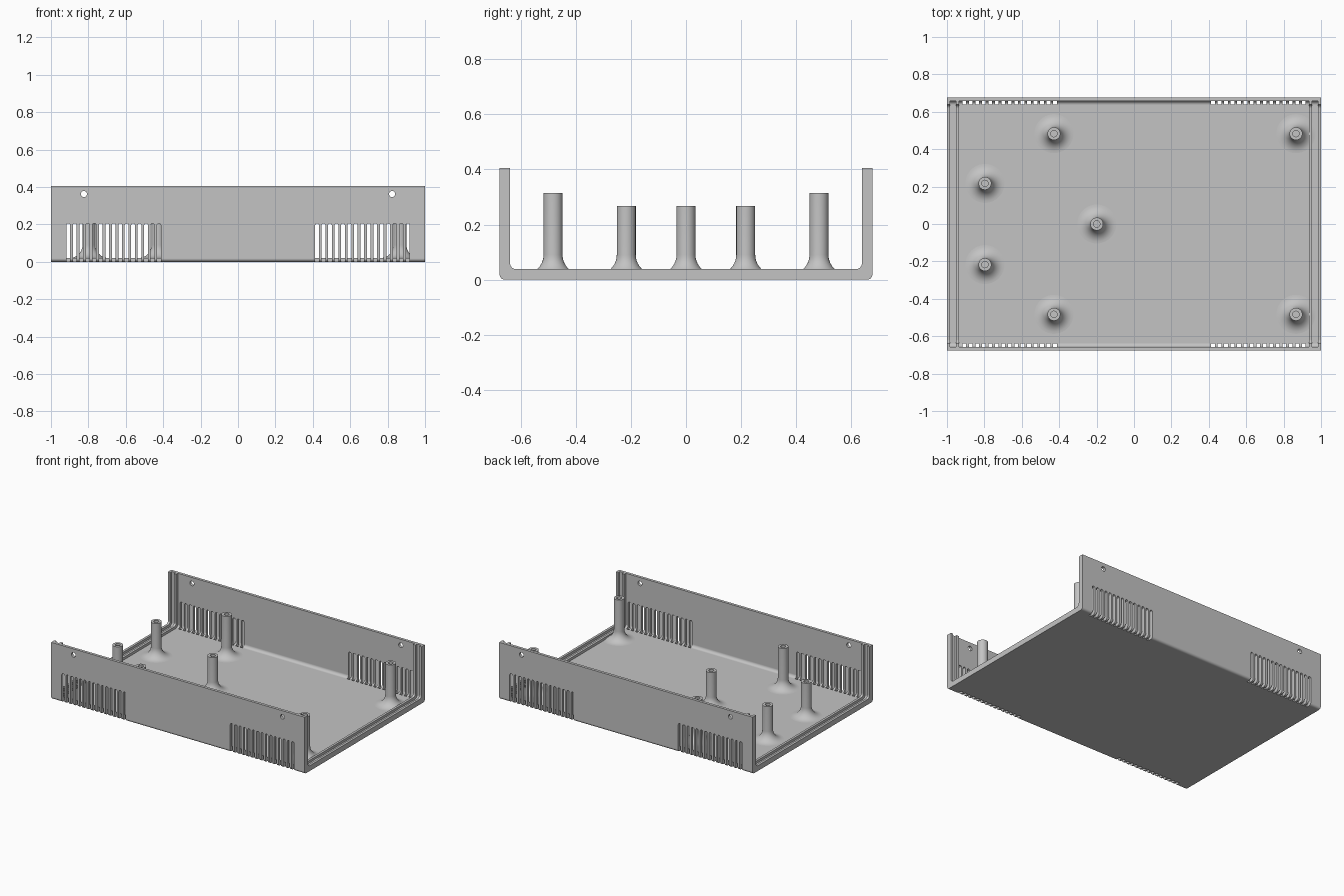
import bpy
import bmesh
from math import sin, cos, pi, radians

if "Cube" in bpy.data.objects:
    bpy.data.objects.remove(bpy.data.objects["Cube"], do_unlink=True)

HALF_X, HALF_Y, HEIGHT = 1.0, 0.677, 0.405
THIN, THICK = 0.02, 0.038          # panel thickness and raised rib thickness

grey = bpy.data.materials.new("plain_grey")
grey.use_nodes = True
grey.diffuse_color = (0.55, 0.55, 0.55, 1)
grey.node_tree.nodes["Principled BSDF"].inputs["Base Color"].default_value = (0.55, 0.55, 0.55, 1)


def make_object(name, bm):
    bmesh.ops.recalc_face_normals(bm, faces=bm.faces)
    mesh = bpy.data.meshes.new(name)
    bm.to_mesh(mesh)
    bm.free()
    mesh.materials.append(grey)
    obj = bpy.data.objects.new(name, mesh)
    bpy.context.collection.objects.link(obj)
    return obj


def smooth(obj):
    bpy.ops.object.select_all(action='DESELECT')
    obj.select_set(True)
    bpy.context.view_layer.objects.active = obj
    bpy.ops.object.shade_smooth_by_angle(angle=radians(30))


def arc(cx, cy, r, start, end, steps):
    return [(cx + r * cos(start + (end - start) * i / steps),
             cy + r * sin(start + (end - start) * i / steps)) for i in range(steps + 1)]


def loft(bm, rings):
    """Bridge closed rings of equal length and cap both ends."""
    loops = [[bm.verts.new(p) for p in ring] for ring in rings]
    n = len(loops[0])
    for a, b in zip(loops, loops[1:]):
        for i in range(n):
            j = (i + 1) % n
            if (a[i].co - b[i].co).length + (a[j].co - b[j].co).length > 1e-6:
                bm.faces.new((a[i], a[j], b[j], b[i]))
    bm.faces.new(loops[0])
    bm.faces.new(loops[-1])


def tray_section(x, thick):
    """U-shaped section with rounded outer and inner corners."""
    ro, ri = 0.018, 0.021
    wall = HALF_Y - thick
    half = arc(HALF_Y - ro, ro, ro, -pi / 2, 0, 6)
    half += [(HALF_Y, HEIGHT), (wall, HEIGHT)]
    half += arc(wall - ri, thick + ri, ri, 0, -pi / 2, 6)
    other = [(-y, z) for y, z in reversed(half)]
    return [(x, y, z) for y, z in half + other]


# Tray shell: two raised ribs at each end hold a slide-in panel
right_end = [(-HALF_X, THICK), (-0.983, THICK), (-0.983, THIN), (-0.952, THIN),
             (-0.952, THICK), (-0.935, THICK), (-0.935, THIN)]
stations = right_end + [(-x, t) for x, t in reversed(right_end)]
bm = bmesh.new()
loft(bm, [tray_section(x, t) for x, t in stations])
bmesh.ops.remove_doubles(bm, verts=bm.verts, dist=1e-6)
tray = make_object("tray_shell", bm)

# Cutters: vent slots and screw holes in both long walls
bm = bmesh.new()
for side in (-1, 1):
    near, far = side * 0.638, side * 0.75
    for end in (-1, 1):
        for i in range(15):
            x = end * (0.4225 + i * 0.0346)
            slot = [(x - 0.01, -0.05), (x + 0.01, -0.05)] + arc(x, 0.196, 0.01, 0, pi, 6)
            loft(bm, [[(px, y, pz) for px, pz in slot] for y in (near, far)])
        hole = arc(end * 0.824, 0.362, 0.0165, 0, 2 * pi, 24)[:-1]
        loft(bm, [[(px, y, pz) for px, pz in hole] for y in (side * 0.6, far)])
cutter = make_object("vent_cutter", bm)
cutter.hide_render = True

cut = tray.modifiers.new("vents", 'BOOLEAN')
cut.operation = 'DIFFERENCE'
cut.solver = 'EXACT'
cut.object = cutter
bpy.context.view_layer.objects.active = tray
tray.select_set(True)
bpy.ops.object.modifier_apply(modifier=cut.name)
bpy.data.objects.remove(cutter, do_unlink=True)
smooth(tray)
weighted = tray.modifiers.new("even_shading", 'WEIGHTED_NORMAL')
weighted.keep_sharp = True


def standoff(name, x, y, top):
    """Hollow post with a flared foot, turned around its axis."""
    r, flare, bore = 0.0345, 0.07, 0.017
    profile = [(0, 0.06), (bore, 0.06), (bore, top), (r, top)]
    profile += arc(r + flare, THIN + flare, flare, pi, 1.5 * pi, 10)
    profile += [(r + flare, 0.012), (0, 0.012)]
    bm = bmesh.new()
    verts = [bm.verts.new((px, 0, pz)) for px, pz in profile]
    edges = [bm.edges.new(pair) for pair in zip(verts, verts[1:])]
    bmesh.ops.spin(bm, geom=verts + edges, cent=(0, 0, 0), axis=(0, 0, 1),
                   angle=2 * pi, steps=40)
    bmesh.ops.remove_doubles(bm, verts=bm.verts, dist=1e-5)
    post = make_object(name, bm)
    post.location = (x, y, 0)
    smooth(post)


# Standoffs: four tall corner posts, three short posts
for side, label in ((-1, "front"), (1, "back")):
    standoff(label + "_left_tall_standoff", 0.866, side * 0.483, 0.315)
    standoff(label + "_right_tall_standoff", -0.428, side * 0.483, 0.315)
    standoff(label + "_short_standoff", -0.797, side * 0.217, 0.267)
standoff("middle_short_standoff", -0.199, 0, 0.267)
